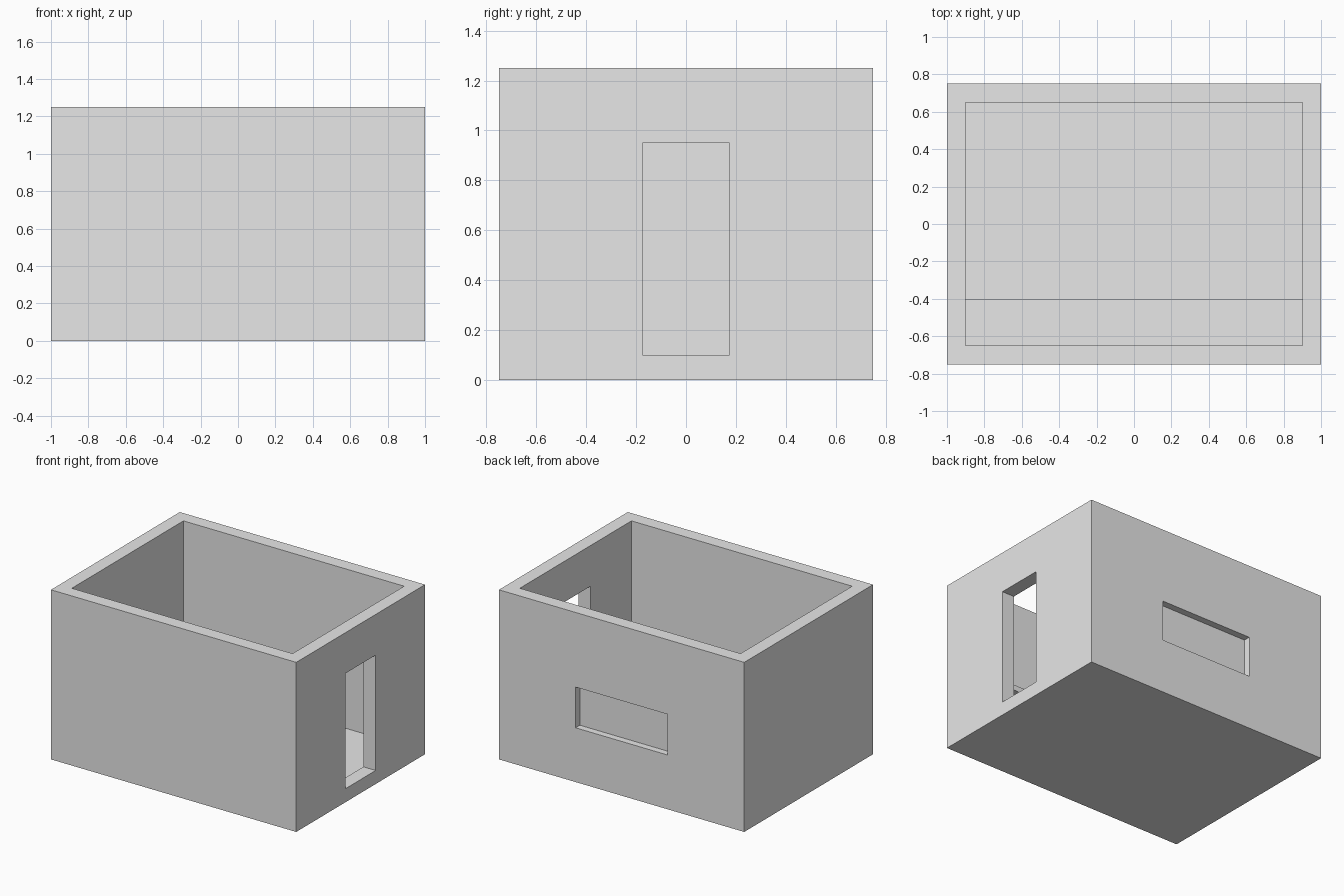
import bpy

default = bpy.data.objects.get("Cube")
if default:
    bpy.data.objects.remove(default, do_unlink=True)

grey = bpy.data.materials.new("light_grey")
grey.use_nodes = True
grey.diffuse_color = (0.8, 0.8, 0.8, 1)
grey.node_tree.nodes["Principled BSDF"].inputs["Base Color"].default_value = (0.8, 0.8, 0.8, 1)


def box(name, low, high):
    """Axis-aligned box between two opposite corners."""
    centre = [(a + b) / 2 for a, b in zip(low, high)]
    bpy.ops.mesh.primitive_cube_add(size=1, location=centre)
    obj = bpy.context.object
    obj.name = name
    obj.scale = [b - a for a, b in zip(low, high)]
    bpy.ops.object.transform_apply(location=True, rotation=False, scale=True)
    obj.data.materials.append(grey)
    return obj


def cut(target, name, low, high):
    """Subtract a box from the target and keep the cutter hidden."""
    cutter = box(name, low, high)
    cutter.hide_render = True
    cutter.hide_viewport = True
    cutter.display_type = 'WIRE'
    mod = target.modifiers.new(name, 'BOOLEAN')
    mod.operation = 'DIFFERENCE'
    mod.solver = 'EXACT'
    mod.object = cutter
    bpy.context.view_layer.objects.active = target
    bpy.ops.object.modifier_apply(modifier=mod.name)
    bpy.data.objects.remove(cutter, do_unlink=True)


# Open-topped room: walls and floor in one shell
room = box("room_walls", (-1, -0.75, 0), (1, 0.75, 1.25))
cut(room, "interior_cutter", (-0.9, -0.65, 0.075), (0.9, 0.65, 1.5))

# Doorway through the left wall, with a low threshold
cut(room, "door_cutter", (0.8, -0.175, 0.1), (1.1, 0.175, 0.95))

# Blind window recess in the outside of the back wall
cut(room, "window_cutter", (-0.375, 0.7, 0.4), (0.375, 0.9, 0.7))

# Shelf along the inside of the front wall
box("wall_shelf", (-0.9, -0.65, 0.4), (0.9, -0.4, 0.44))
